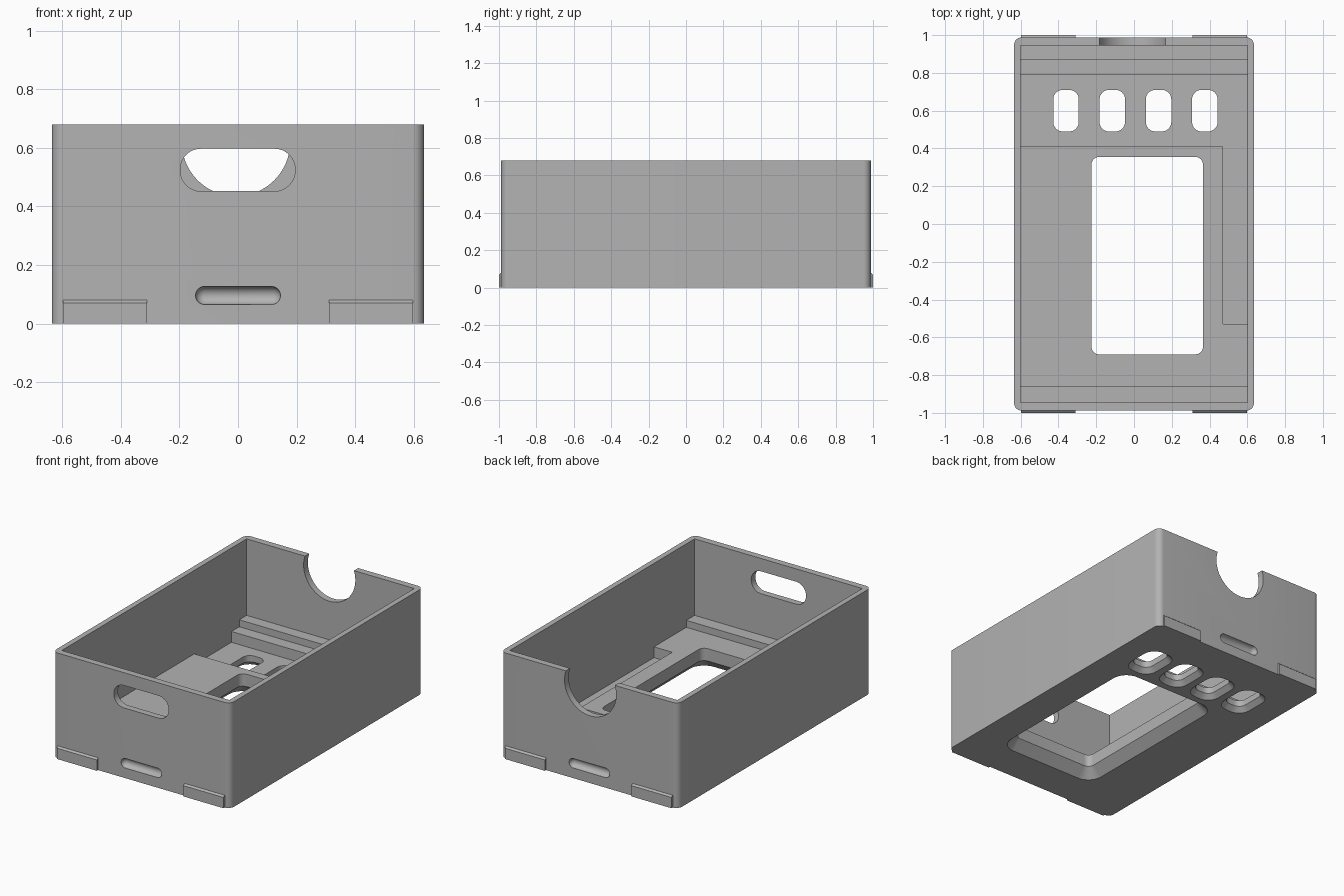
import bpy, bmesh, math
from mathutils import Matrix

if "Cube" in bpy.data.objects:
    bpy.data.objects.remove(bpy.data.objects["Cube"])

grey = bpy.data.materials.new("plain grey")
grey.diffuse_color = (0.45, 0.45, 0.45, 1)
grey.use_nodes = True
grey.node_tree.nodes["Principled BSDF"].inputs["Base Color"].default_value = grey.diffuse_color

HX, HY, H = 0.635, 0.988, 0.68      # outer half width, half length, height
IX, IY = 0.60, 0.945                # inner half width, half length
FLOOR, DECK, STEP = 0.07, 0.14, 0.185


def rounded(x0, x1, y0, y1, r, n=8):
    """Outline of a rectangle with rounded corners."""
    pts = []
    for i, (cx, cy) in enumerate([(x1 - r, y1 - r), (x0 + r, y1 - r),
                                  (x0 + r, y0 + r), (x1 - r, y0 + r)]):
        for k in range(n + 1):
            a = math.pi / 2 * (i + k / n)
            pts.append((cx + r * math.cos(a), cy + r * math.sin(a)))
    return pts


def loft(name, rings, matrix=Matrix()):
    """Closed solid through a list of (outline, height) rings."""
    bm = bmesh.new()
    loops = [[bm.verts.new((x, y, z)) for x, y in pts] for pts, z in rings]
    n = len(loops[0])
    for a, b in zip(loops, loops[1:]):
        for i in range(n):
            j = (i + 1) % n
            bm.faces.new((a[i], a[j], b[j], b[i]))
    bm.faces.new(loops[0][::-1])
    bm.faces.new(loops[-1])
    bm.transform(matrix)
    bmesh.ops.recalc_face_normals(bm, faces=bm.faces)
    me = bpy.data.meshes.new(name)
    bm.to_mesh(me)
    bm.free()
    me.materials.append(grey)
    ob = bpy.data.objects.new(name, me)
    bpy.context.collection.objects.link(ob)
    return ob


def prism(name, pts, z0, z1, matrix=Matrix()):
    return loft(name, [(pts, z0), (pts, z1)], matrix)


def cut(target, cutter):
    mod = target.modifiers.new("cut", 'BOOLEAN')
    mod.operation, mod.solver, mod.object = 'DIFFERENCE', 'EXACT', cutter
    bpy.context.view_layer.objects.active = target
    bpy.ops.object.modifier_apply(modifier=mod.name)
    bpy.data.objects.remove(cutter)


# outline drawn in x and z, extruded along -y
upright = Matrix.Rotation(math.pi / 2, 4, 'X')

# outer body
box = prism("box", rounded(-HX, HX, -HY, HY, 0.04), 0, H)

# stepped interior: cavity, deck recess and end ledges
levels = [
    ("cavity", [(-IX, -IY), (IX, -IY), (IX, IY), (-IX, IY)], STEP),
    ("upper_recess", [(-IX, -0.86), (IX, -0.86), (IX, 0.87), (-IX, 0.87)], DECK),
    ("lower_recess", [(-IX, 0.41), (0.47, 0.41), (0.47, -0.53),
                      (IX, -0.53), (IX, 0.79), (-IX, 0.79)], FLOOR),
]
for name, pts, z in levels:
    cut(box, prism(name, pts, z, H + 0.1))


# floor openings, flared towards the underside
def floor_hole(x0, x1, y0, y1, r, e):
    inner = rounded(x0, x1, y0, y1, r)
    wide = rounded(x0 - e - 0.05, x1 + e + 0.05, y0 - e - 0.05, y1 + e + 0.05, r + e + 0.05)
    cut(box, loft("hole", [(wide, -0.05), (inner, e), (inner, 0.4)]))


floor_hole(-0.225, 0.365, -0.69, 0.355, 0.04, 0.06)
for cx in (-0.36, -0.115, 0.13, 0.375):
    floor_hole(cx - 0.0675, cx + 0.0675, 0.49, 0.71, 0.05, 0.03)

# front hand slot
cut(box, prism("slot", rounded(-0.197, 0.195, 0.452, 0.597, 0.07), 0.9, 1.1, upright))

# round notch in the back wall
circle = [(-0.007 + 0.185 * math.cos(a), 0.62 + 0.185 * math.sin(a))
          for a in (math.tau * i / 64 for i in range(64))]
cut(box, prism("notch", circle, -1.1, -0.9, upright))

# shallow finger grooves with round ends, front and back
R, HALF = 0.031, 0.114
for side in (-1, 1):
    rings = []
    for k in range(17):
        a = math.pi * (0.02 + 0.96 * k / 16)
        r = R * math.sin(a)
        x = -R * math.cos(a) + (HALF if k > 8 else -HALF)
        rings.append(([(r * math.cos(math.tau * i / 24), r * math.sin(math.tau * i / 24))
                       for i in range(24)], x))
    place = Matrix.Translation((0, side * HY, 0.096)) @ Matrix.Rotation(math.pi / 2, 4, 'Y')
    cut(box, loft("groove", rings, place))

# raised tabs at the foot of both end walls, top edge chamfered
parts = [box]
for side, end in ((-1, "front"), (1, "back")):
    for sx, hand in ((-1, "left"), (1, "right")):
        profile = [(0.97, 0), (1.0, 0), (1.0, 0.07), (0.988, 0.08), (0.97, 0.08)]
        place = Matrix(((0, 0, sx, 0), (side, 0, 0, 0), (0, 1, 0, 0), (0, 0, 0, 1)))
        parts.append(prism(f"{end}_{hand}_tab", profile, 0.31, 0.597, place))

# smooth the rounded edges, keep the rest crisp
for ob in parts:
    bpy.ops.object.select_all(action='DESELECT')
    ob.select_set(True)
    bpy.context.view_layer.objects.active = ob
    bpy.ops.object.shade_smooth_by_angle(angle=math.radians(30))
